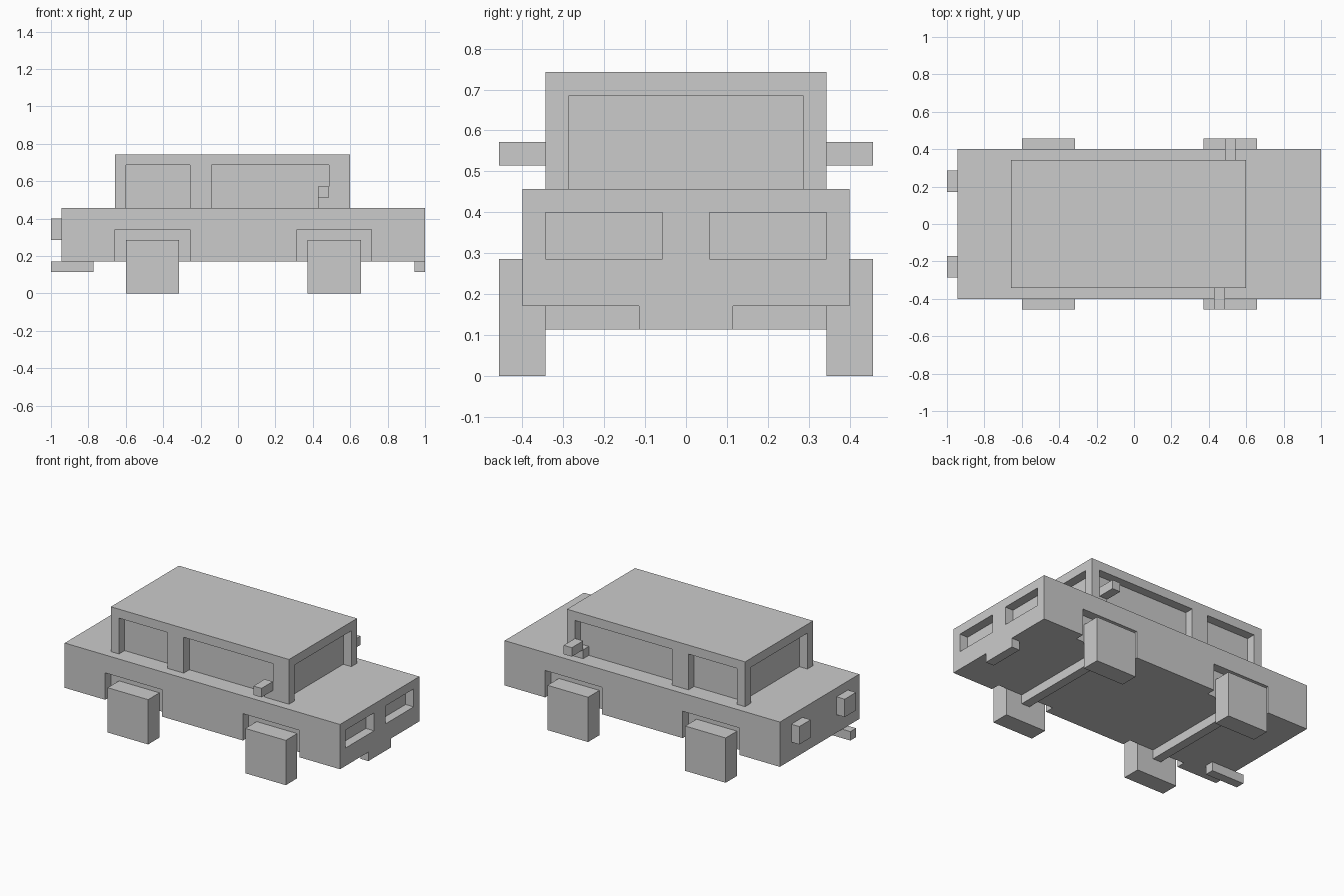
import bpy, bmesh
from mathutils import Vector

if "Cube" in bpy.data.objects:
    bpy.data.objects.remove(bpy.data.objects["Cube"])

U = 2 / 35          # one modelling cell; the car is 35 cells long


def prism(name, profile, y0, y1):
    """Extrude an (x, z) outline in cells from y0 to y1; x counts from the tail."""
    bm = bmesh.new()
    verts = [bm.verts.new(((x - 17.5) * U, y0 * U, z * U)) for x, z in profile]
    face = bm.faces.new(verts)
    new = bmesh.ops.extrude_face_region(bm, geom=[face])["geom"]
    bmesh.ops.translate(bm, vec=Vector((0, (y1 - y0) * U, 0)),
                        verts=[v for v in new if isinstance(v, bmesh.types.BMVert)])
    bmesh.ops.recalc_face_normals(bm, faces=bm.faces)
    mesh = bpy.data.meshes.new(name)
    bm.to_mesh(mesh)
    bm.free()
    obj = bpy.data.objects.new(name, mesh)
    bpy.context.collection.objects.link(obj)
    return obj


def box(name, x0, x1, y0, y1, z0, z1):
    return prism(name, [(x0, z0), (x1, z0), (x1, z1), (x0, z1)], y0, y1)


def cut(target, cutter):
    mod = target.modifiers.new("cut", 'BOOLEAN')
    mod.operation = 'DIFFERENCE'
    mod.solver = 'EXACT'
    mod.object = cutter
    bpy.context.view_layer.objects.active = target
    bpy.ops.object.modifier_apply(modifier=mod.name)
    bpy.data.objects.remove(cutter)


def span(s, a, b):
    """Sorted y range on side s (-1 front, 1 back)."""
    return sorted((s * a, s * b))


body = box("body", 1, 35, -7, 7, 3, 8)
cabin = box("cabin", 6, 28, -6, 6, 8, 13)
D = 0.01            # keeps neighbouring recesses from meeting at a bare edge

# Windscreen and rear window recesses
cut(cabin, box("rear_cut", 5, 7 - D, -5, 5, 7, 12))
cut(cabin, box("front_cut", 27 + D, 29, -5, 5, 7, 12))

for s in (-1, 1):
    side = "right" if s < 0 else "left"
    end = 26 if s < 0 else 27
    # Side windows, the front one stepped below the mirror
    cut(cabin, box("window_cut", 7, 13, *span(s, 5 + D, 7), 7, 12))
    cut(cabin, prism("window_cut", [(15, 7), (end - 1, 7), (end - 1, 9), (end, 9),
                                    (end, 12), (15, 12)], *span(s, 5 + D, 7)))
    box(side + "_mirror", end - 1, end, *span(s, 6, 8), 9, 10)
    # Headlight recess and tail light
    cut(body, box("headlight_cut", 34, 36, *span(s, 1, 6), 5, 7))
    box(side + "_tail_light", 0, 1, *span(s, 3, 5), 5, 7)
    # Wheel arches and square wheels
    for x, end_name in ((7, "rear"), (24, "front")):
        cut(body, box("arch_cut", x - 1, x + 6, *span(s, 6, 8), 2, 6))
        box(f"{side}_{end_name}_wheel", x, x + 5, *span(s, 6, 8), 0, 5)

# Underside parts
box("rear_axle", 9, 10, -6, 6, 2, 3)
box("front_axle", 26, 27, -6, 6, 2, 3)
box("front_plate", 34, 35, -2, 2, 2, 3)
box("exhaust_pipe", 0, 4, -5, -4, 2, 3)
